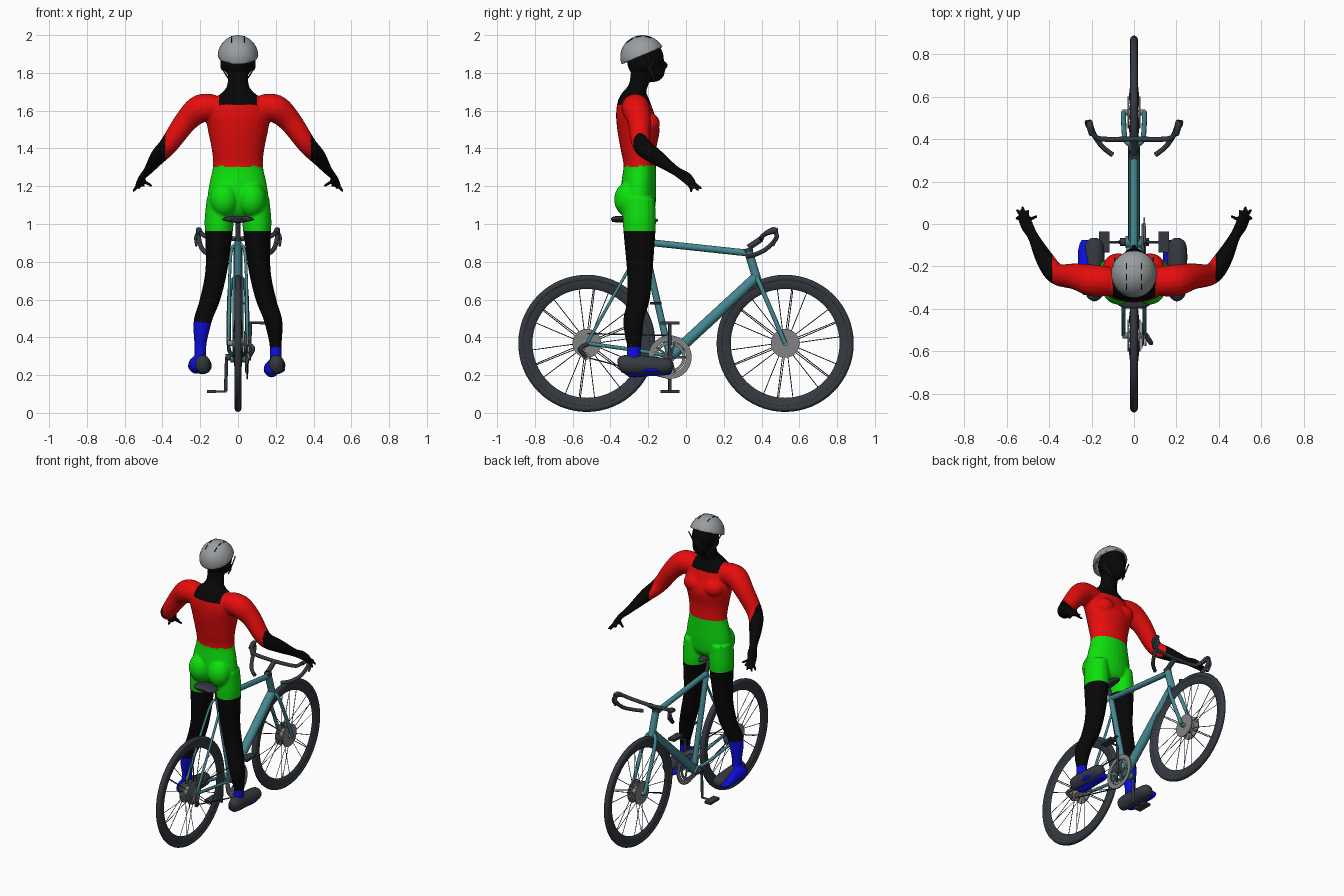
import bpy, bmesh, math
from mathutils import Vector, Matrix

if "Cube" in bpy.data.objects:
    bpy.data.objects.remove(bpy.data.objects["Cube"])

parts = []
X, Z = Vector((1, 0, 0)), Vector((0, 0, 1))
SIDES = (("right", -1), ("left", 1))


def material(name, *rgb):
    m = bpy.data.materials.new(name)
    m.use_nodes = True
    m.diffuse_color = (*rgb, 1)
    m.node_tree.nodes["Principled BSDF"].inputs["Base Color"].default_value = (*rgb, 1)
    return m


red = material("jersey red", 0.85, 0.004, 0.004)
green = material("shorts green", 0.004, 0.75, 0.004)
blue = material("sock blue", 0.004, 0.004, 0.75)
black = material("skin black", 0.002, 0.002, 0.002)
teal = material("frame teal", 0.06, 0.25, 0.29)
dark = material("rubber slate", 0.035, 0.042, 0.052)
metal = material("metal grey", 0.22, 0.23, 0.23)
shell = material("helmet grey", 0.32, 0.34, 0.35)


def finish(name, bm, mat):
    bmesh.ops.recalc_face_normals(bm, faces=bm.faces)
    mesh = bpy.data.meshes.new(name)
    bm.to_mesh(mesh)
    bm.free()
    mesh.materials.append(mat)
    ob = bpy.data.objects.new(name, mesh)
    bpy.context.collection.objects.link(ob)
    parts.append(ob)
    return ob


def smooth_path(pts, steps):
    """Catmull-Rom interpolation of points that also carry two radii."""
    p = [Vector(q) for q in pts]
    out = []
    for i in range(len(p) - 1):
        a, b, c, d = p[max(i - 1, 0)], p[i], p[i + 1], p[min(i + 2, len(p) - 1)]
        for k in range(steps):
            t = k / steps
            out.append(b + (c - a) * (t / 2) + (a * 2 - b * 5 + c * 4 - d) * (t * t / 2)
                       + (b * 3 - a - c * 3 + d) * (t ** 3 / 2))
    return out + [p[-1]]


def sweep(bm, pts, n=12, steps=5, axis=None):
    """Sweep an ellipse along points (x, y, z, width, height)."""
    path = smooth_path(pts, steps if len(pts) > 2 else 1)
    rings, u = [], None
    for i, q in enumerate(path):
        t = axis or (path[min(i + 1, len(path) - 1)] - path[max(i - 1, 0)]).to_3d().normalized()
        if u is None:
            u = X if abs(t.z) > 0.95 else t.cross(Z)
        u = (u - t * u.dot(t)).normalized()
        v = t.cross(u)
        ring = []
        for k in range(n):
            w = math.tau * k / n
            ring.append(bm.verts.new(q.to_3d() + u * (q[3] * math.cos(w)) + v * (q[4] * math.sin(w))))
        rings.append(ring)
    for r, s in zip(rings, rings[1:]):
        for k in range(n):
            bm.faces.new((r[k], r[k - 1], s[k - 1], s[k]))
    bm.faces.new(rings[0])
    bm.faces.new(rings[-1])


def ball(bm, centre, size):
    m = Matrix.Translation(centre) @ Matrix.Diagonal((*size, 1))
    bmesh.ops.create_uvsphere(bm, u_segments=32, v_segments=20, radius=1, matrix=m)


def shape(name, mat, pts, **kw):
    bm = bmesh.new()
    sweep(bm, pts, **kw)
    return finish(name, bm, mat)


def tube(name, mat, r, *pts, **kw):
    return shape(name, mat, [(*p, r, r) for p in pts], **kw)


def lathe(name, mat, profile, y, z, n=48):
    """Revolve a closed (x, radius) profile about a sideways axle."""
    bm = bmesh.new()
    rings = []
    for k in range(n):
        w = math.tau * k / n
        rings.append([bm.verts.new((x, y + r * math.cos(w), z + r * math.sin(w))) for x, r in profile])
    for k in range(n):
        for j in range(len(profile)):
            bm.faces.new((rings[k - 1][j - 1], rings[k - 1][j], rings[k][j], rings[k][j - 1]))
    return finish(name, bm, mat)


def disc(name, mat, x0, x1, r0, r1, y, z, n=40):
    return lathe(name, mat, [(x0, r0), (x0, r1), (x1, r1), (x1, r0)], y, z, n)


def box(name, mat, centre, size):
    bm = bmesh.new()
    bmesh.ops.create_cube(bm, size=1, matrix=Matrix.Translation(centre) @ Matrix.Diagonal((*size, 1)))
    return finish(name, bm, mat)


# Wheels
AXLE, HUB_Z = 0.525, 0.368
for label, y in (("rear", -AXLE), ("front", AXLE)):
    section = [(0.018 * math.cos(a), 0.345 + 0.018 * math.sin(a)) for a in (math.tau * k / 12 for k in range(12))]
    lathe(label + "_tyre", dark, section, y, HUB_Z, 64)
    lathe(label + "_rim", dark, [(-.013, .335), (.013, .335), (.012, .305), (0, .288), (-.012, .305)], y, HUB_Z, 64)
    disc(label + "_axle", metal, -.055, .055, .001, .014, y, HUB_Z, 16)
    disc(label + "_hub", metal, -.03, .03, .001, .034, y, HUB_Z)
    for side, s in SIDES:
        disc(f"{label}_{side}_hub_disc", metal, s * .024, s * .03, .02, .076, y, HUB_Z)
    bm = bmesh.new()
    for k in range(24):
        a, s = math.tau * k / 24, (-1) ** k
        b = a + 0.12 * (-1) ** (k // 2)
        sweep(bm, [(s * .026, y + .04 * math.cos(a), HUB_Z + .04 * math.sin(a), .0022, .0022),
                   (0, y + .295 * math.cos(b), HUB_Z + .295 * math.sin(b), .0022, .0022)], n=4)
    finish(label + "_spokes", bm, dark)

# Frame
CRANK_Y, CRANK_Z = -0.085, 0.295
bracket = (0, CRANK_Y, CRANK_Z)
seat_top = (0, -.225, .91)
tube("seat_tube", teal, .018, bracket, seat_top)
tube("top_tube", teal, .018, (0, -.22, .905), (0, .34, .845))
tube("down_tube", teal, .029, (0, -.075, .305), (0, .37, .715))
tube("head_tube", teal, .023, (0, .332, .85), (0, .378, .7))
tube("headset", dark, .025, (0, .326, .872), (0, .332, .85))
disc("bottom_bracket", teal, -.04, .04, .001, .028, CRANK_Y, CRANK_Z, 20)
for side, s in SIDES:
    tube(side + "_chain_stay", teal, .01, (s * .02, -.1, .3), (s * .045, -.22, .325), (s * .05, -AXLE, HUB_Z))
    tube(side + "_seat_stay", teal, .008, (s * .01, -.225, .895), (s * .04, -.27, .82), (s * .05, -AXLE, HUB_Z))
    tube(side + "_fork_blade", teal, .012, (s * .008, .372, .72), (s * .042, .4, .66), (s * .05, AXLE, HUB_Z))

# Saddle
tube("seat_post", dark, .013, seat_top, (0, -.26, 1.02))
shape("saddle", dark, [(0, -.395, 1.02, .05, .01), (0, -.375, 1.025, .08, .016), (0, -.32, 1.025, .08, .017),
                       (0, -.25, 1.02, .038, .015), (0, -.17, 1.02, .022, .012), (0, -.15, 1.015, .01, .006)], n=20)

# Handlebar, hoods and levers
tube("stem", dark, .016, (0, .33, .875), (0, .4, .922))
for side, s in SIDES:
    tube(side + "_handlebar", dark, .012, (0, .4, .922), (s * .15, .4, .93), (s * .19, .42, .947), (s * .205, .465, .96),
         (s * .207, .478, .925), (s * .19, .425, .868), (s * .15, .365, .838), (s * .1, .325, .828))
    shape(side + "_brake_hood", dark, [(s * .2, .42, .95, .012, .012), (s * .207, .46, .965, .016, .018),
                                       (s * .21, .485, .965, .012, .012)])
    tube(side + "_brake_lever", dark, .007, (s * .21, .48, .965), (s * .225, .482, .93), (s * .22, .46, .885))

# Drivetrain
disc("chainring", metal, .045, .052, .085, .115, CRANK_Y, CRANK_Z)
disc("small_chainring", metal, .036, .042, .066, .082, CRANK_Y, CRANK_Z)
disc("crank_axle", dark, -.065, .07, .001, .018, CRANK_Y, CRANK_Z, 16)
for k in range(5):
    a = math.tau * k / 5
    tube("chainring_arm", metal, .007, (.05, CRANK_Y, CRANK_Z),
         (.048, CRANK_Y + .09 * math.cos(a), CRANK_Z + .09 * math.sin(a)), n=6)
for side, s in SIDES:
    end = CRANK_Z + s * .182
    tube(side + "_crank", dark, .009, (s * .06, CRANK_Y, CRANK_Z), (s * .066, CRANK_Y, end))
    tube(side + "_pedal_axle", dark, .006, (s * .06, CRANK_Y, end), (s * .16, CRANK_Y, end))
    box(side + "_pedal", dark, (s * .14, CRANK_Y, end), (.048, .1, .016))
for i in range(4):
    disc("sprocket", metal, .033 + i * .004, .036 + i * .004, .01, .066 - i * .008, -AXLE, HUB_Z)
tube("upper_chain", dark, .004, (.048, CRANK_Y, .41), (.043, -AXLE, .42), n=6)
tube("lower_chain", dark, .004, (.048, CRANK_Y, .18), (.055, -.53, .295), n=6)
tube("derailleur", dark, .011, (.055, -.52, .365), (.08, -.56, .34), (.058, -.53, .295))
for y, z in ((-.555, .335), (-.53, .3)):
    disc("derailleur_pulley", metal, .05, .06, .002, .02, y, z, 16)
tube("front_derailleur", dark, .007, (.03, -.19, .58), (.03, -.13, .58), n=8)

# Rider's body: overlapping volumes fused into one skin
bm = bmesh.new()
sweep(bm, [(0, -.25, 1.04, .1, .06), (0, -.25, 1.08, .15, .085), (0, -.253, 1.15, .16, .095), (0, -.25, 1.22, .15, .092),
           (0, -.245, 1.31, .132, .086), (0, -.252, 1.4, .14, .095), (0, -.252, 1.5, .16, .112),
           (0, -.268, 1.58, .17, .102), (0, -.276, 1.65, .14, .085), (0, -.272, 1.7, .08, .062),
           (0, -.25, 1.74, .056, .052), (0, -.235, 1.82, .055, .055)], n=28, axis=Z)
ball(bm, (0, -.215, 1.87), (.08, .098, .11))
ball(bm, (0, -.172, 1.81), (.056, .06, .058))
ball(bm, (0, -.115, 1.84), (.014, .02, .02))
for side, s in SIDES:
    ball(bm, (s * .072, -.3, 1.13), (.078, .08, .095))
    ball(bm, (s * .082, -.22, 1.84), (.012, .02, .03))
    ball(bm, (s * .075, -.2, 1.53), (.07, .062, .06))
    sweep(bm, [(s * .1, -.25, 1.14, .065, .085), (s * .1, -.247, 1.02, .077, .088), (s * .103, -.246, .92, .07, .082),
               (s * .115, -.245, .75, .058, .068), (s * .148, -.252, .6, .055, .06), (s * .183, -.276, .5, .05, .055),
               (s * .195, -.278, .42, .04, .048), (s * .199, -.275, .35, .031, .037),
               (s * .2, -.28, .26, .032, .038)], n=20, axis=Z)
    fx, fz = s * .2 - .022, .243 - s * .01
    sweep(bm, [(fx, -.335, fz, .02, .02), (fx, -.29, fz, .038, .045), (fx, -.2, fz, .042, .04),
               (fx, -.12, fz - .01, .042, .026), (fx, -.075, fz - .015, .028, .014)], n=16)
    sweep(bm, [(s * .12, -.27, 1.615, .07, .07), (s * .2, -.265, 1.61, .075, .075), (s * .275, -.247, 1.545, .062, .062),
               (s * .365, -.235, 1.42, .05, .05), (s * .42, -.165, 1.36, .043, .043),
               (s * .475, -.06, 1.285, .027, .024), (s * .505, -.005, 1.25, .036, .017),
               (s * .525, .03, 1.215, .03, .013)], n=16)
    for x, y, z in ((.557, .03, 1.17), (.551, .068, 1.175), (.526, .085, 1.185), (.497, .066, 1.2), (.455, .038, 1.2)):
        root = Vector((.512, .01, 1.235)).lerp(Vector((x, y, z)), .2)
        sweep(bm, [(s * root.x, root.y, root.z, .011, .011), (s * x, y, z, .008, .008)], n=8)
body = finish("rider_body", bm, black)
fuse = body.modifiers.new("fuse", "REMESH")
fuse.mode, fuse.voxel_size = "VOXEL", 0.0075
relax = body.modifiers.new("relax", "SMOOTH")
relax.factor, relax.iterations = 0.5, 3
skin = bpy.data.meshes.new_from_object(body.evaluated_get(bpy.context.evaluated_depsgraph_get()))
body.modifiers.clear()
body.data = skin
skin.materials.clear()
for m in (black, red, green, blue):
    skin.materials.append(m)
for f in skin.polygons:
    x, y, z = f.center
    collar = abs(x) < .1 and z > 1.63
    if z < .35 or (x < 0 and z < .48):
        f.material_index = 3
    elif abs(x) > .385 or z < .965 or collar:
        f.material_index = 0
    else:
        f.material_index = 1 if z > 1.305 else 2

# Shoes
for side, s in SIDES:
    x = s * .195 + .008
    shape(side + "_shoe", dark, [(x, -.36, .255, .012, .02), (x, -.335, .258, .038, .046), (x, -.25, .255, .043, .05),
                                 (x, -.15, .25, .048, .045), (x, -.09, .25, .04, .038), (x, -.066, .25, .014, .014)], n=20)
    bm = bmesh.new()
    ball(bm, (s * .205, -.18, .228), (.044, .085, .018))
    finish(side + "_shoe_panel", bm, blue)

# Helmet with vents and chin straps
bm = bmesh.new()
centre, size = Vector((0, -.23, 1.885)), (.108, .118, .115)
ball(bm, centre, size)
bmesh.ops.bisect_plane(bm, geom=bm.verts[:] + bm.edges[:] + bm.faces[:], plane_co=(0, -.23, 1.893),
                       plane_no=(0, -.1, .235), clear_inner=True)
helmet = finish("helmet", bm, shell)
wall = helmet.modifiers.new("wall", "SOLIDIFY")
wall.thickness, wall.offset = 0.012, -1
for side, s in SIDES:
    for y in (-.31, -.265, -.215):
        line = []
        for dy in (0, .015, .03):
            px, py = s * .035, y + dy
            rise = math.sqrt(1 - (px / size[0]) ** 2 - ((py - centre.y) / size[1]) ** 2)
            line.append((px, py, centre.z + size[2] * rise))
        tube(side + "_helmet_vent", black, .003, *line, n=6, steps=2)
    for y in (-.27, -.16):
        tube(side + "_strap", dark, .004, (s * .092, y, 1.89), (s * .08, -.19, 1.82), (s * .04, -.165, 1.755), n=6)

# Smooth shading with crisp edges
for ob in bpy.context.selected_objects:
    ob.select_set(False)
for ob in parts:
    ob.select_set(True)
bpy.context.view_layer.objects.active = body
bpy.ops.object.shade_smooth_by_angle(angle=math.radians(40))
